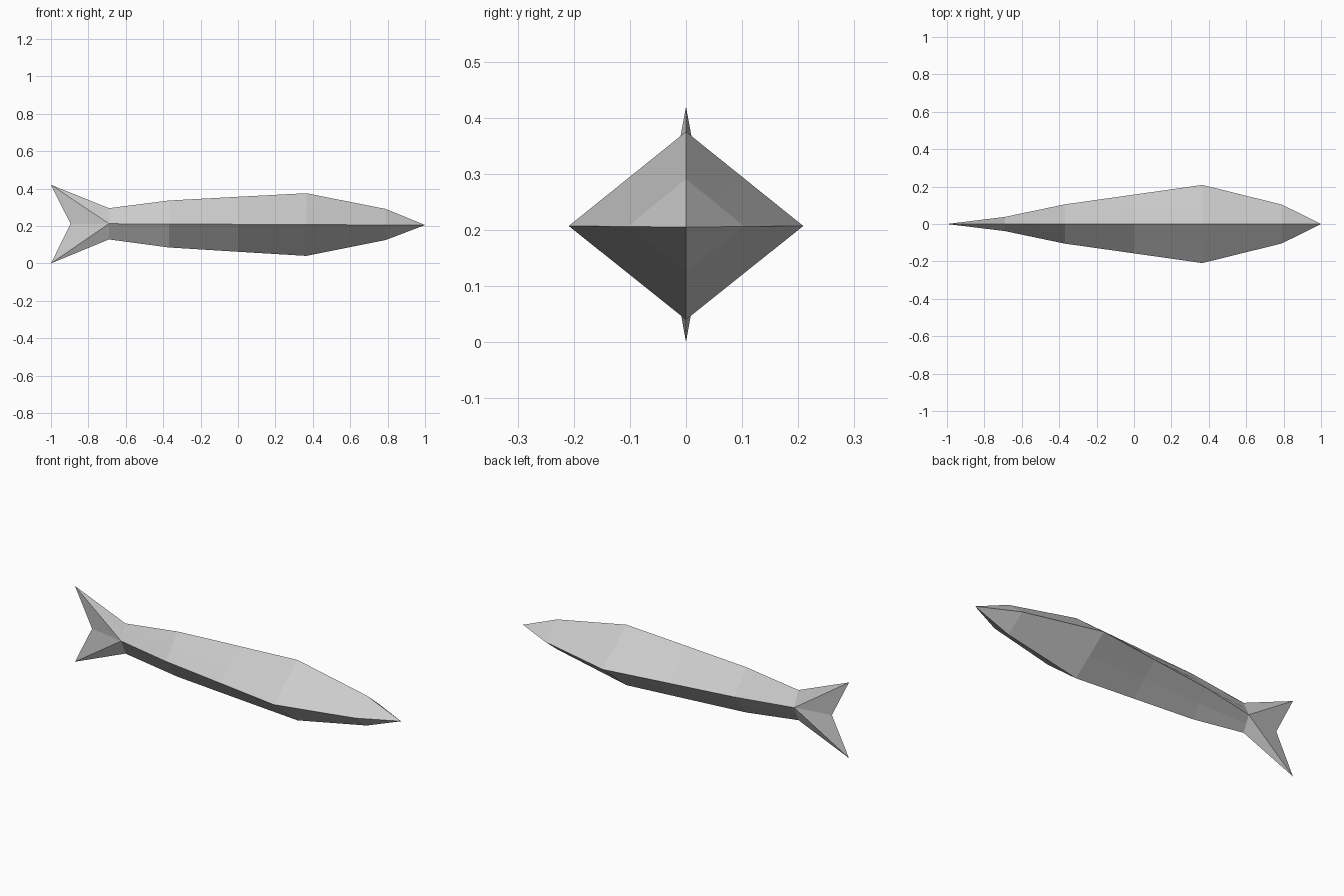
import bpy
import bmesh
from mathutils import Vector

cube = bpy.data.objects.get("Cube")
if cube:
    bpy.data.objects.remove(cube, do_unlink=True)

grey = bpy.data.materials.new("light grey")
grey.use_nodes = True
grey.diffuse_color = (0.6, 0.6, 0.6, 1)
grey.node_tree.nodes["Principled BSDF"].inputs["Base Color"].default_value = (0.6, 0.6, 0.6, 1)


def finish(bm, name):
    """Turn the bmesh into a flat-shaded grey object."""
    bmesh.ops.recalc_face_normals(bm, faces=bm.faces)
    mesh = bpy.data.meshes.new(name)
    bm.to_mesh(mesh)
    bm.free()
    mesh.materials.append(grey)
    obj = bpy.data.objects.new(name, mesh)
    bpy.context.collection.objects.link(obj)
    return obj


def diamond(x, width, low, mid, high):
    """Corners of a diamond section, with a point halfway along each side."""
    corners = [Vector(p) for p in ((x, -width, mid), (x, 0, high), (x, width, mid), (x, 0, low))]
    ring = []
    for a, b in zip(corners, corners[1:] + corners[:1]):
        ring += [a, (a + b) / 2]
    return ring


# Body: diamond sections (x, half width, low, mid, high) from tail root to nose
sections = [
    (-0.69, 0.038, 0.128, 0.212, 0.295),
    (-0.37, 0.105, 0.085, 0.211, 0.336),
    (0.0, 0.157, 0.062, 0.209, 0.356),
    (0.365, 0.209, 0.04, 0.207, 0.375),
    (0.79, 0.104, 0.125, 0.206, 0.291),
]
bm = bmesh.new()
rings = [[bm.verts.new(p) for p in diamond(*s)] for s in sections]
for a, b in zip(rings, rings[1:]):
    for i in range(len(a)):
        j = (i + 1) % len(a)
        bm.faces.new((a[i], a[j], b[j], b[i]))
nose = bm.verts.new((1, 0, 0.205))
for i, v in enumerate(rings[-1]):
    bm.faces.new((v, rings[-1][(i + 1) % len(rings[-1])], nose))
finish(bm, "fish_body")

# Tail: forked fin growing out of the last diamond section
bm = bmesh.new()
right, top, left, bottom = [bm.verts.new(p) for p in diamond(*sections[0])[::2]]
notch = bm.verts.new((-0.895, 0, 0.211))
for root, tip_z in ((top, 0.42), (bottom, 0)):
    tip = bm.verts.new((-1, 0, tip_z))
    for side in (right, left):
        bm.faces.new((side, root, tip))
        bm.faces.new((side, tip, notch))
finish(bm, "tail_fin")
